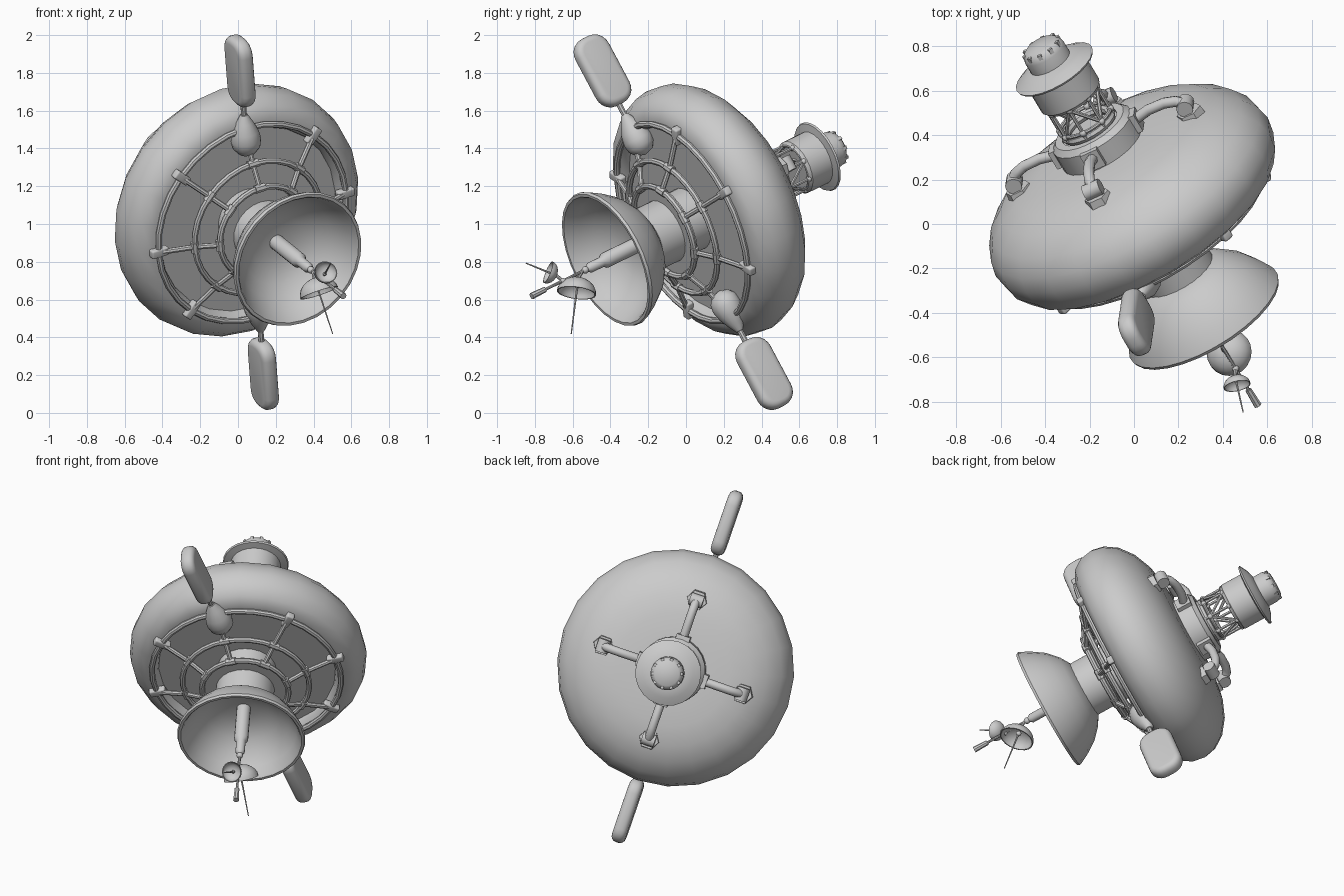
import bpy, bmesh
from math import pi, sin, cos, radians
from mathutils import Vector, Matrix

if "Cube" in bpy.data.objects:
    bpy.data.objects.remove(bpy.data.objects["Cube"])


def frame(origin, z_dir, x_hint):
    """Placement whose z follows z_dir and whose x leans to x_hint."""
    z = Vector(z_dir).normalized()
    x = Vector(x_hint)
    x = (x - z * x.dot(z)).normalized()
    m = Matrix((x, z.cross(x), z)).transposed().to_4x4()
    m.translation = origin
    return m


# Craft frame: z is the forward axis, x the line through both paddles
CRAFT = frame((-0.015, 0.13, 1.08), (0.478, -0.79, -0.385), (-0.069, -0.468, 0.881))


def polar(r, a, z):
    return Vector((r * cos(a), r * sin(a), z))


def lathe(bm, profile, segs=24, closed=False):
    verts = [bm.verts.new((r, 0, z)) for r, z in profile]
    pairs = list(zip(verts, verts[1:]))
    if closed:
        pairs.append((verts[-1], verts[0]))
    edges = [bm.edges.new(p) for p in pairs]
    bmesh.ops.spin(bm, geom=verts + edges, cent=(0, 0, 0), axis=(0, 0, 1),
                   angle=2 * pi, steps=segs, use_duplicate=False)


def ring(bm, radius, z, tube, segs=32):
    circle = [(radius + tube * cos(i * pi / 4), z + tube * sin(i * pi / 4)) for i in range(8)]
    lathe(bm, circle, segs, True)


def rod(bm, a, b, r, r2=None, segs=8):
    a, b = Vector(a), Vector(b)
    d = b - a
    m = Matrix.Translation((a + b) / 2) @ d.to_track_quat('Z', 'Y').to_matrix().to_4x4()
    bmesh.ops.create_cone(bm, cap_ends=True, segments=segs, radius1=r,
                          radius2=r if r2 is None else r2, depth=d.length, matrix=m)


def box(bm, centre, size, turn=0):
    m = (Matrix.Translation(centre) @ Matrix.Rotation(turn, 4, 'Z')
         @ Matrix.Diagonal((*size, 1)))
    bmesh.ops.create_cube(bm, size=1, matrix=m)


def ball(bm, centre, r):
    bmesh.ops.create_icosphere(bm, subdivisions=2, radius=r, matrix=Matrix.Translation(centre))


def finish(name, bm, place=CRAFT, bevel=0):
    bmesh.ops.remove_doubles(bm, verts=bm.verts[:], dist=1e-5)
    bmesh.ops.recalc_face_normals(bm, faces=bm.faces[:])
    mesh = bpy.data.meshes.new(name)
    bm.to_mesh(mesh)
    bm.free()
    ob = bpy.data.objects.new(name, mesh)
    bpy.context.collection.objects.link(ob)
    ob.matrix_world = place
    bpy.ops.object.select_all(action='DESELECT')
    ob.select_set(True)
    bpy.context.view_layer.objects.active = ob
    if bevel:
        mod = ob.modifiers.new("Rounded edges", 'BEVEL')
        mod.width, mod.segments, mod.limit_method = bevel, 4, 'ANGLE'
        mod.angle_limit = radians(50)
        mesh.shade_smooth()
    else:
        bpy.ops.object.shade_smooth_by_angle(angle=radians(42))


def turned(name, profile, segs=24, place=CRAFT):
    bm = bmesh.new()
    lathe(bm, profile, segs)
    finish(name, bm, place)


# Main cushion-shaped hull with a recessed front face
turned("hull", [(0, -.27), (.2, -.268), (.34, -.262), (.46, -.242), (.56, -.2), (.645, -.135),
                (.695, -.06), (.71, .01), (.697, .085), (.655, .148), (.6, .178), (.555, .178),
                (.535, .155), (.53, .135), (0, .135)])

# Neck, inner plate and main dish
turned("neck", [(0, .1), (.175, .1), (.175, .452), (0, .452)])
turned("inner_plate", [(0, .285), (.26, .285), (.26, .305), (0, .305)])
turned("main_dish", [(0, .44), (.17, .445), (.235, .485), (.3, .545), (.35, .62), (.376, .67),
                     (.384, .688), (.378, .703), (.362, .703), (.352, .69), (.326, .63),
                     (.28, .565), (.22, .51), (.15, .475), (.08, .462), (0, .457)], 28)
turned("feed_barrel", [(0, .44), (.042, .44), (.042, .71), (.028, .73), (.028, .81), (.014, .83),
                       (0, .83)], 16)

# Web of rings, spokes and clamps over the front face
bm = bmesh.new()
web = [(.566, .19), (.38, .25), (.26, .31)]
for r, z in web:
    ring(bm, r, z, .017)
for i in range(8):
    a = i * pi / 4
    for (r0, z0), (r1, z1) in zip(web, web[1:]):
        rod(bm, polar(r0, a, z0), polar(r1, a, z1), .015)
    for r, z in web[1:]:
        c = polar(r, a, z)
        t = polar(.03, a + pi / 2, 0)
        rod(bm, c - t, c + t, .023)
finish("front_web", bm)
bm = bmesh.new()
for i in (1, 2, 3, 5, 6, 7):
    a = i * pi / 4
    box(bm, polar(.562, a, .187), (.1, .048, .045), a)
finish("web_clamps", bm, CRAFT, .01)

# Two paddles, each on a rod from a teardrop housing
for side, name in ((0, "upper"), (pi, "lower")):
    turn = CRAFT @ Matrix.Rotation(side, 4, 'Z')
    out = turn @ Matrix.Translation((0, 0, .19)) @ Matrix.Rotation(pi / 2, 4, 'Y')
    turned(name + "_housing", [(0, .41), (.048, .425), (.075, .46), (.081, .5), (.071, .55),
                               (.045, .605), (.02, .65), (0, .655)], 16, out)
    bm = bmesh.new()
    rod(bm, (0, 0, .6), (0, 0, .75), .016)
    finish(name + "_paddle_rod", bm, out)
    bm = bmesh.new()
    box(bm, (.91, 0, .183), (.4, .085, .208))
    corners = [e for e in bm.edges if abs(e.verts[0].co.y - e.verts[1].co.y) > .05]
    bmesh.ops.bevel(bm, geom=corners, offset=.085, segments=5, profile=.5, affect='EDGES')
    finish(name + "_paddle", bm, turn, .034)

# Rear hub with sockets
bm = bmesh.new()
lathe(bm, [(0, -.24), (.2, -.24), (.2, -.365), (.175, -.39), (.14, -.39), (.14, -.375),
           (0, -.375)])
ring(bm, .115, -.4, .022, 24)
for i in range(4):
    a = i * pi / 2
    box(bm, polar(.195, a, -.325), (.05, .085, .09), a)
finish("rear_hub", bm)

# Four bent legs with pivoting feet
for i in range(4):
    a = i * pi / 2
    curve = bpy.data.curves.new("leg", 'CURVE')
    curve.dimensions = '3D'
    curve.bevel_depth, curve.bevel_resolution, curve.use_fill_caps = .026, 2, True
    path = [(.2, -.33), (.28, -.347), (.36, -.345), (.41, -.33), (.44, -.3)]
    spline = curve.splines.new('POLY')
    spline.points.add(len(path) - 1)
    for pt, (r, z) in zip(spline.points, path):
        pt.co = (*polar(r, a, z), 1)
    spline.use_smooth = True
    leg = bpy.data.objects.new("leg_%d" % (i + 1), curve)
    bpy.context.collection.objects.link(leg)
    leg.matrix_world = CRAFT
    bm = bmesh.new()
    rod(bm, polar(.44, a, -.22), polar(.44, a, -.262), .065, .06, 6)
    t = polar(.04, a + pi / 2, 0)
    pivot = polar(.44, a, -.292)
    rod(bm, pivot - t, pivot + t, .038, segs=12)
    finish("foot_%d" % (i + 1), bm)

# Open lattice between hub and rear drum
bm = bmesh.new()
for z in (-.43, -.56):
    ring(bm, .13, z, .01, 24)
for i in range(8):
    a = i * pi / 4
    rod(bm, polar(.13, a, -.4), polar(.13, a, -.57), .009, segs=6)
    ends = (-.43, -.56) if i % 2 else (-.56, -.43)
    rod(bm, polar(.13, a, ends[0]), polar(.13, a + pi / 4, ends[1]), .009, segs=6)
    for z in (-.43, -.56):
        ball(bm, polar(.13, a, z), .017)
finish("lattice", bm)

# Rear drum, brim and notched cap
turned("rear_drum", [(0, -.56), (.14, -.56), (.15, -.57), (.15, -.72), (0, -.72)])
turned("brim", [(.14, -.7), (.192, -.71), (.197, -.72), (.15, -.745), (.1, -.76), (0, -.76)])
bm = bmesh.new()
lathe(bm, [(0, -.74), (.1, -.74), (.1, -.815), (.092, -.842), (.072, -.857), (0, -.862)])
for i in range(10):
    a = i * pi / 5
    box(bm, polar(.083, a, -.835), (.026, .018, .03), a)
finish("cap", bm)

# Forward mast along the axis with a thick tip
bm = bmesh.new()
rod(bm, (0, 0, .82), (0, 0, 1.12), .008)
rod(bm, (0, 0, 1.11), (0, 0, 1.2), .015, .018)
ball(bm, (0, 0, .84), .02)
ball(bm, (0, 0, .99), .016)
finish("forward_mast", bm)


# Two small dishes with needle feeds, linked to the mast
def small_dish(name, centre, facing, radius, needle, mast_z):
    place = frame(centre, facing, (1, 0, 0))
    bm = bmesh.new()
    arc = [i * pi / 12 for i in range(7)]
    depth = radius * .8
    lathe(bm, [(radius * sin(t), -depth * cos(t)) for t in arc]
          + [(radius * .93 * sin(t), -depth * .88 * cos(t)) for t in reversed(arc)], 20)
    rod(bm, (0, 0, -depth * .9), (0, 0, needle), .006, .003, 6)
    ball(bm, (0, 0, -depth * .5), radius * .16)
    anchor = place.inverted() @ (CRAFT @ Vector((0, 0, mast_z)))
    rod(bm, (0, 0, -depth * .95), anchor, .009)
    finish(name, bm, place)


small_dish("lower_small_dish", (.43, -.58, .635), (.31, -.12, -.94), .105, .23, .86)
small_dish("forward_small_dish", (.465, -.73, .745), (.2, -.88, .36), .062, .13, .99)
